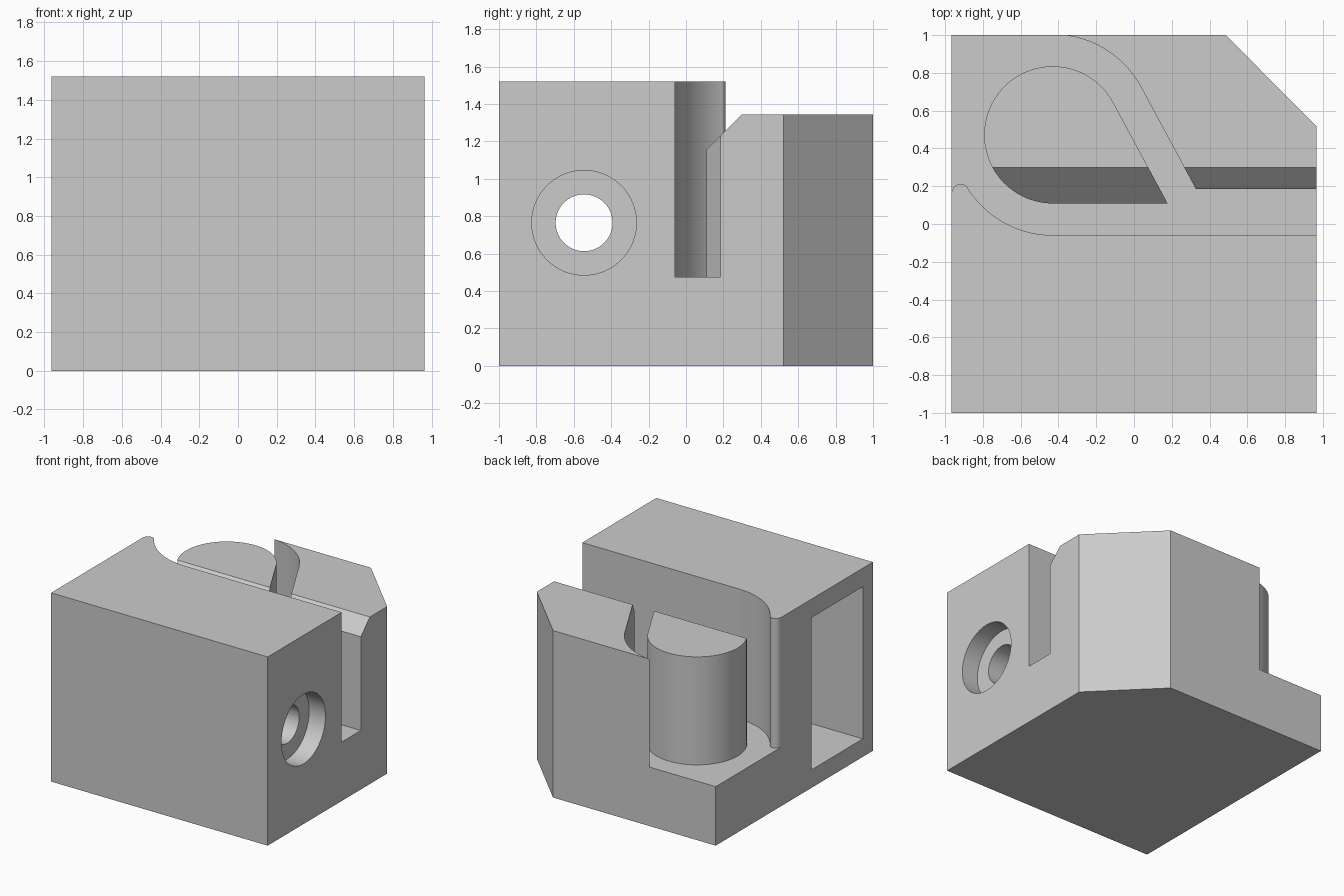
import bpy
import bmesh
from math import cos, sin, radians
from mathutils import Vector

cube = bpy.data.objects.get("Cube")
if cube:
    bpy.data.objects.remove(cube, do_unlink=True)

HALF_X, HEIGHT, FLOOR, SHELF = 0.965, 1.52, 0.475, 1.345
PIVOT = (-0.43, 0.472)      # shared centre of the round post and the slot around it
POST_R, SLOT_R = 0.363, 0.531
SLANT = 28.3                # direction the slanted channel walls face, in degrees

grey = bpy.data.materials.new("light_grey")
grey.use_nodes = True
grey.diffuse_color = (0.6, 0.6, 0.6, 1)
grey.node_tree.nodes["Principled BSDF"].inputs["Base Color"].default_value = (0.6, 0.6, 0.6, 1)


def arc(centre, radius, start, end, steps=32):
    angles = [radians(start + (end - start) * i / steps) for i in range(steps + 1)]
    return [(centre[0] + radius * cos(a), centre[1] + radius * sin(a)) for a in angles]


def slant_end(radius, y):
    """Point at height y on the slanted line tangent to a circle about the pivot."""
    a = radians(SLANT)
    x = PIVOT[0] + (radius - (y - PIVOT[1]) * sin(a)) / cos(a)
    return (x, y)


def prism(name, outline, low, high, axis="Z"):
    """Extrude an outline along Z, or along X with the outline given as (y, z)."""
    def place(p, h):
        return Vector((p[0], p[1], h)) if axis == "Z" else Vector((h, p[0], p[1]))
    bm = bmesh.new()
    face = bm.faces.new([bm.verts.new(place(p, low)) for p in outline])
    top = bmesh.ops.extrude_face_region(bm, geom=[face])["geom"]
    shift = place((0, 0), high - low)
    bmesh.ops.translate(bm, vec=shift, verts=[v for v in top if isinstance(v, bmesh.types.BMVert)])
    bmesh.ops.recalc_face_normals(bm, faces=bm.faces)
    mesh = bpy.data.meshes.new(name)
    bm.to_mesh(mesh)
    bm.free()
    mesh.materials.append(grey)
    obj = bpy.data.objects.new(name, mesh)
    bpy.context.collection.objects.link(obj)
    return obj


def combine(target, tool, operation):
    mod = target.modifiers.new(tool.name, "BOOLEAN")
    mod.operation, mod.solver, mod.object = operation, "EXACT", tool
    bpy.context.view_layer.objects.active = target
    bpy.ops.object.modifier_apply(modifier=mod.name)
    bpy.data.objects.remove(tool, do_unlink=True)


# Block with one clipped rear corner
body = prism("body", [(-HALF_X, -1), (HALF_X, -1), (HALF_X, 0.52), (0.485, 1), (-HALF_X, 1)], 0, HEIGHT)

# Slot: straight front run, curve round the post, small rounded lip, slanted rear channel
lip = (-0.918, 0.167)
slot_front = PIVOT[1] - SLOT_R
slot = [(1.2, slot_front)] + arc(PIVOT, SLOT_R, 270, 212)
slot += arc(lip, 0.045, 32, 170, 16)[1:] + [(-1.2, 0.175), (-1.2, 1.2), (-0.374, 1.2)]
slot += arc(PIVOT, SLOT_R, 84, SLANT) + [slant_end(SLOT_R, 0.185), (1.2, 0.185)]
combine(body, prism("slot_cutter", slot, FLOOR, 2), "DIFFERENCE")

# Teardrop post standing in the slot
post = arc(PIVOT, POST_R, SLANT, 270, 64) + [slant_end(POST_R, PIVOT[1] - POST_R)]
combine(body, prism("post", post, FLOOR - 0.1, HEIGHT), "UNION")

# Lowered rear shelf with a sloped lead-in edge
relief = [(0.1, SHELF - 0.2), (0.3, SHELF), (1.2, SHELF), (1.2, 2), (0.1, 2)]
combine(body, prism("relief_cutter", relief, -0.8, 1.2, "X"), "DIFFERENCE")

# Pocket open to the right-hand end, with a stepped round hole through the other end
pocket = [(-0.872, 0.145), (-0.218, 0.145), (-0.218, 1.37), (-0.872, 1.37)]
combine(body, prism("pocket_cutter", pocket, -1.2, 0.66, "X"), "DIFFERENCE")
hole = (-0.545, 0.765)
for name, radius, start in (("bore_cutter", 0.152, 0.5), ("counterbore_cutter", 0.28, 0.82)):
    circle = arc(hole, radius, 0, 360, 64)[:-1]
    combine(body, prism(name, circle, start, 1.2, "X"), "DIFFERENCE")

# Smooth the round walls, keep the edges crisp
bpy.ops.object.select_all(action="DESELECT")
body.select_set(True)
bpy.context.view_layer.objects.active = body
bpy.ops.object.shade_smooth_by_angle(angle=radians(25))
